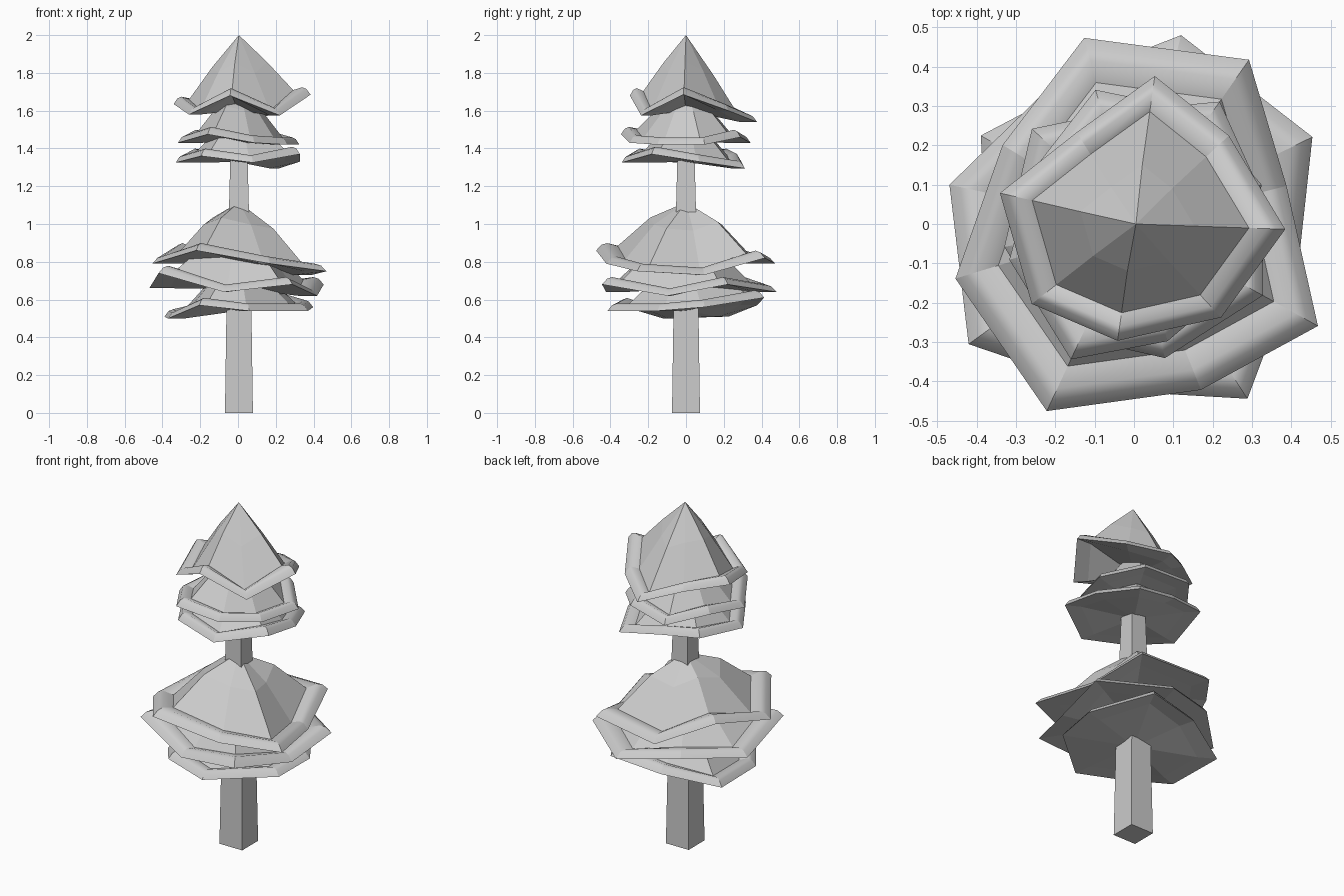
import bpy, bmesh
from math import cos, sin, radians

if "Cube" in bpy.data.objects:
    bpy.data.objects.remove(bpy.data.objects["Cube"])


def finish(bm, name):
    bmesh.ops.recalc_face_normals(bm, faces=bm.faces)
    me = bpy.data.meshes.new(name)
    bm.to_mesh(me)
    bm.free()
    ob = bpy.data.objects.new(name, me)
    bpy.context.collection.objects.link(ob)
    return ob


def bridge(bm, a, b, smooth=False):
    n = len(a)
    for i in range(n):
        f = bm.faces.new((a[i], a[(i + 1) % n], b[(i + 1) % n], b[i]))
        f.smooth = smooth
    if smooth:  # keep the mitred corners of the rim crisp
        for u, v in zip(a, b):
            bm.edges.get((u, v)).smooth = False


def fan(bm, ring, tip):
    n = len(ring)
    for i in range(n):
        bm.faces.new((ring[i], ring[(i + 1) % n], tip))


# One drooping layer of branches: cone, rounded turned-up rim, recessed underside
def foliage(name, apex, bulge, angles, radii, heights):
    bm = bmesh.new()
    corners = [(radians(a), r, z) for a, r, z in zip(angles, radii, heights)]

    def ring(f, dz):
        return [bm.verts.new((r * f * cos(a), r * f * sin(a), z + dz)) for a, r, z in corners]

    outer = ring(1.0, 0.0)
    ridge_out = ring(0.94, 0.03)
    ridge_in = ring(0.88, 0.039)
    inner = ring(0.76, 0.024)
    under = ring(0.76, 0.0)
    mid = [bm.verts.new((r * 0.4 * cos(a), r * 0.4 * sin(a),
                         apex + (z + 0.024 - apex) * 0.4 / 0.76 + bulge))
           for a, r, z in corners]
    tip = bm.verts.new((0.005, 0, apex))
    base = bm.verts.new((0, 0, sum(heights) / 8 - 0.01))
    bridge(bm, outer, ridge_out, True)
    bridge(bm, ridge_out, ridge_in, True)
    bridge(bm, ridge_in, inner, True)
    for i in range(8):  # crease where the rim meets the cone
        bm.edges.get((inner[i], inner[(i + 1) % 8])).smooth = False
    bridge(bm, inner, mid)
    fan(bm, mid, tip)
    bridge(bm, outer, under)
    fan(bm, under, base)
    for i in range(8):
        bm.edges.get((outer[i], outer[(i + 1) % 8])).smooth = False
    return finish(bm, name)


# Tapered square trunk
bm = bmesh.new()
rings = [[bm.verts.new((0.005 + sx * h, sy * h, z)) for sx, sy in ((-1, -1), (1, -1), (1, 1), (-1, 1))]
         for h, z in ((0.074, 0), (0.066, 0.55), (0.045, 1.38))]
bridge(bm, rings[0], rings[1])
bridge(bm, rings[1], rings[2])
bm.faces.new(rings[0])
bm.faces.new(rings[2])
finish(bm, "trunk")

# Upper crown
foliage("upper_foliage_top", 2.0, 0.01,
        (-2, 43, 82, 122, 167, 218, 262, 313),
        (.385, .33, .38, .275, .35, .33, .30, .325),
        (1.685, 1.60, 1.54, 1.60, 1.635, 1.58, 1.68, 1.575))
foliage("upper_foliage_middle", 1.72, 0.02,
        (17, 61, 106, 151, 196, 245, 286, 330),
        (.34, .33, .355, .29, .33, .38, .31, .30),
        (1.42, 1.46, 1.43, 1.46, 1.43, 1.475, 1.43, 1.42))
foliage("upper_foliage_bottom", 1.58, 0.02,
        (12, 55, 98, 137, 190, 235, 283, 331),
        (.335, .38, .29, .355, .335, .34, .35, .375),
        (1.33, 1.295, 1.34, 1.36, 1.325, 1.36, 1.325, 1.37))

# Lower crown
foliage("lower_foliage_top", 1.115, 0.04,
        (14, 55, 105, 149, 197, 245, 292, 331),
        (.40, .51, .49, .39, .475, .525, .455, .535),
        (.73, .82, .79, .86, .79, .86, .79, .75))
foliage("lower_foliage_middle", .97, 0.03,
        (-13, 26, 76, 121, 168, 216, 260, 303),
        (.43, .505, .495, .41, .48, .52, .43, .53),
        (.62, .68, .64, .68, .66, .74, .64, .68))
foliage("lower_foliage_bottom", .82, 0.02,
        (14, 64, 105, 150, 198, 240, 278, 338),
        (.41, .46, .39, .45, .39, .41, .42, .40),
        (.56, .61, .57, .51, .50, .57, .54, .54))
